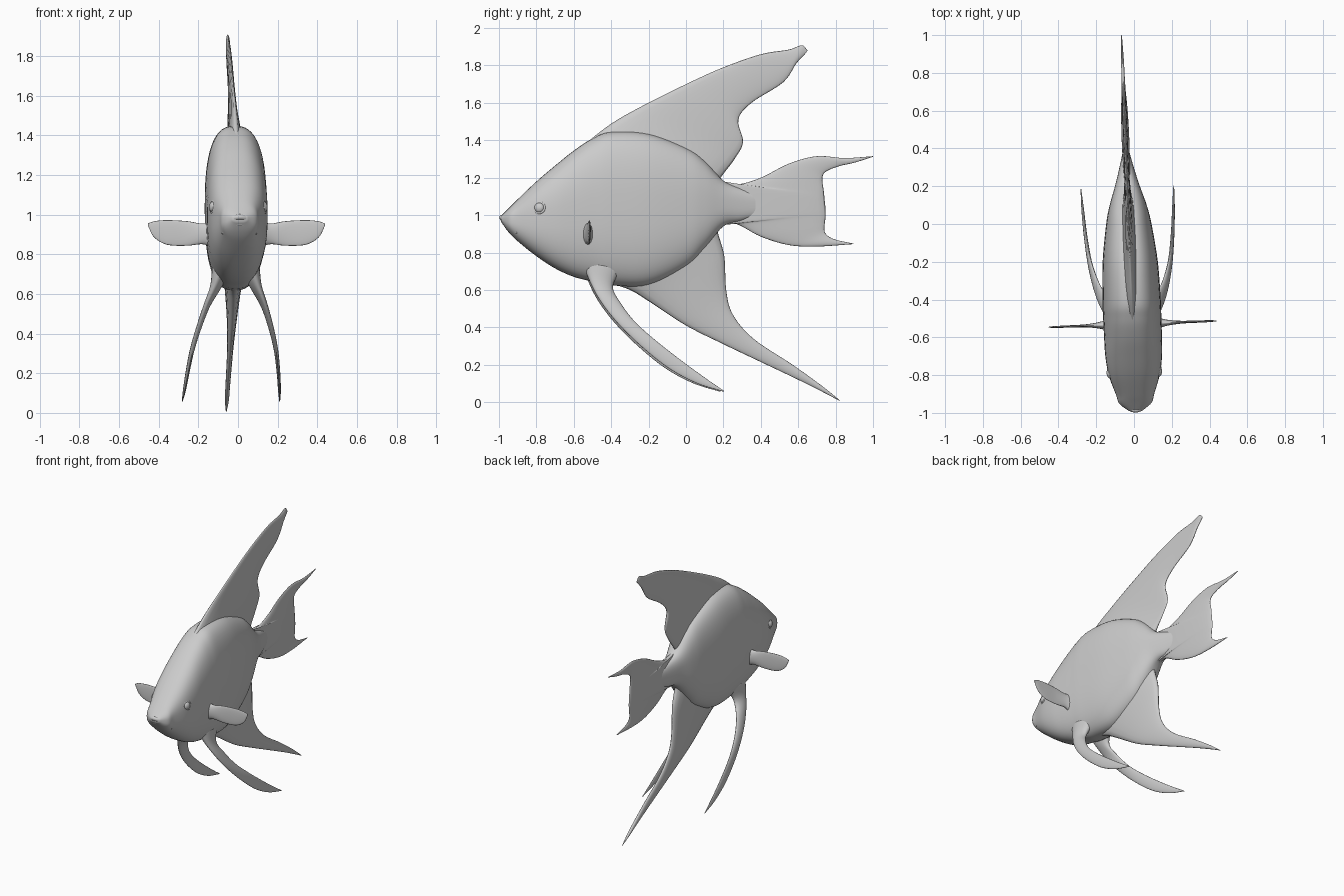
import bpy, bmesh
from math import sin, cos, pi
from mathutils import Vector, Matrix

if "Cube" in bpy.data.objects:
    bpy.data.objects.remove(bpy.data.objects["Cube"])

GREY = (0.6, 0.6, 0.6, 1)
skin = bpy.data.materials.new("plain_grey")
skin.use_nodes = True
skin.diffuse_color = GREY
skin.node_tree.nodes["Principled BSDF"].inputs["Base Color"].default_value = GREY
parts = []


def smooth_path(points, steps=6):
    """Catmull-Rom samples through points of any dimension."""
    p = [Vector(q) for q in points]
    p = [2 * p[0] - p[1]] + p + [2 * p[-1] - p[-2]]
    out = []
    for a, b, c, d in zip(p, p[1:], p[2:], p[3:]):
        for i in range(steps):
            t = i / steps
            out.append(0.5 * (2 * b + (c - a) * t + (2 * a - 5 * b + 4 * c - d) * t ** 2
                              + (3 * b - a - 3 * c + d) * t ** 3))
    return out + [p[-2]]


def finish(obj):
    obj.data.materials.append(skin)
    for poly in obj.data.polygons:
        poly.use_smooth = True
    parts.append(obj)


def loft(name, rings):
    """Skin a list of closed rings and cap both ends."""
    bm = bmesh.new()
    loops = [[bm.verts.new(v) for v in ring] for ring in rings]
    n = len(loops[0])
    for a, b in zip(loops, loops[1:]):
        for i in range(n):
            j = (i + 1) % n
            bm.faces.new((a[i], a[j], b[j], b[i]))
    bm.faces.new(loops[0])
    bm.faces.new(loops[-1])
    bmesh.ops.remove_doubles(bm, verts=bm.verts, dist=0.0002)
    bmesh.ops.recalc_face_normals(bm, faces=bm.faces)
    mesh = bpy.data.meshes.new(name)
    bm.to_mesh(mesh)
    bm.free()
    obj = bpy.data.objects.new(name, mesh)
    bpy.context.collection.objects.link(obj)
    finish(obj)


def fin(name, lead, trail, thick, axis=(1, 0, 0), sides=24):
    """Lens-shaped blade stretched between a leading and a trailing edge."""
    axis = Vector(axis)
    rings = []
    for a, b, t in zip(smooth_path(lead), smooth_path(trail),
                       smooth_path([(t, 0) for t in thick])):
        mid, half = (a + b) / 2, (b - a) / 2
        rings.append([mid + half * cos(2 * pi * k / sides) + axis * t[0] * sin(2 * pi * k / sides)
                      for k in range(sides)])
    loft(name, rings)


def flat(points):
    return [(0, y, z) for y, z in points]


# Body: stations of (y, bottom, top, half width)
stations = [(-0.99, 0.965, 0.995, 0.035), (-0.95, 0.91, 1.035, 0.085), (-0.9, 0.86, 1.085, 0.102),
            (-0.8, 0.78, 1.18, 0.135), (-0.7, 0.715, 1.265, 0.15), (-0.6, 0.67, 1.345, 0.153),
            (-0.5, 0.645, 1.41, 0.154), (-0.4, 0.625, 1.445, 0.154), (-0.2, 0.625, 1.435, 0.146),
            (0, 0.72, 1.36, 0.12), (0.1, 0.82, 1.29, 0.098), (0.2, 0.94, 1.185, 0.066),
            (0.3, 0.97, 1.14, 0.038), (0.42, 1.01, 1.1, 0.008)]


def section(y, low, high, w, n=56):
    def power(v):
        return abs(v) ** 0.76 * (1 if v > 0 else -1)
    return [(w * power(cos(2 * pi * k / n)), y,
             (low + high) / 2 + (high - low) / 2 * power(sin(2 * pi * k / n))) for k in range(n)]


loft("body", [section(*s) for s in smooth_path(stations)])

# Upper fin
fin("dorsal_fin",
    flat([(-0.6, 1.33), (-0.42, 1.475), (-0.25, 1.575), (0, 1.70), (0.2, 1.79), (0.4, 1.86),
          (0.55, 1.885), (0.62, 1.908), (0.65, 1.88)]),
    flat([(0.15, 1.15), (0.2, 1.22), (0.26, 1.3), (0.305, 1.39), (0.28, 1.51), (0.35, 1.60),
          (0.52, 1.71), (0.59, 1.81), (0.64, 1.865)]),
    [0.06, 0.04, 0.024, 0.017, 0.014, 0.012, 0.011, 0.01, 0.003])

# Lower fin
fin("anal_fin",
    flat([(-0.42, 0.64), (-0.3, 0.6), (-0.2, 0.54), (0, 0.41), (0.2, 0.31), (0.4, 0.215),
          (0.6, 0.12), (0.74, 0.05), (0.825, 0.005)]),
    flat([(0.17, 0.98), (0.17, 0.91), (0.205, 0.78), (0.215, 0.6), (0.25, 0.47), (0.36, 0.34),
          (0.57, 0.2), (0.73, 0.085), (0.825, 0.008)]),
    [0.06, 0.055, 0.042, 0.026, 0.018, 0.014, 0.012, 0.01, 0.002])

# Forked tail, swept from the upper tip around to the lower tip
fin("tail_fin",
    flat([(1, 1.315), (0.85, 1.305), (0.7, 1.315), (0.55, 1.275), (0.4, 1.2), (0.27, 1.163),
          (0.15, 1.17), (0.15, 0.96), (0.27, 0.952), (0.4, 0.885), (0.55, 0.84), (0.7, 0.832),
          (0.895, 0.845)]),
    flat([(1, 1.312), (0.9, 1.28), (0.82, 1.262), (0.745, 1.23), (0.73, 1.19), (0.737, 1.13),
          (0.742, 1.08), (0.747, 1.03), (0.747, 0.99), (0.742, 0.95), (0.745, 0.905),
          (0.79, 0.872), (0.895, 0.848)]),
    [0.002, 0.007, 0.009, 0.01, 0.014, 0.017, 0.02, 0.02, 0.017, 0.014, 0.01, 0.009, 0.002])

for side, s in (("left", 1), ("right", -1)):
    # Long trailing belly fins
    fin(side + "_pelvic_fin",
        [(s * x, y, z) for x, y, z in
         [(0.07, -0.56, 0.76), (0.1, -0.525, 0.66), (0.145, -0.47, 0.55), (0.182, -0.38, 0.43),
          (0.212, -0.25, 0.3), (0.23, -0.1, 0.18), (0.24, 0.05, 0.1), (0.246, 0.195, 0.055)]],
        [(s * x, y, z) for x, y, z in
         [(0.07, -0.34, 0.72), (0.1, -0.395, 0.62), (0.145, -0.355, 0.53), (0.182, -0.28, 0.43),
          (0.212, -0.17, 0.33), (0.23, -0.03, 0.22), (0.24, 0.1, 0.125), (0.246, 0.195, 0.06)]],
        [0.05, 0.03, 0.018, 0.014, 0.011, 0.009, 0.007, 0.002])
    # Side paddles
    fin(side + "_pectoral_fin",
        [(s * x, -0.53, z) for x, z in
         [(0.11, 0.98), (0.165, 0.955), (0.25, 0.967), (0.35, 0.972), (0.41, 0.967), (0.446, 0.956)]],
        [(s * x, -0.53, z) for x, z in
         [(0.11, 0.82), (0.165, 0.85), (0.25, 0.843), (0.35, 0.848), (0.415, 0.885), (0.446, 0.942)]],
        [0.045, 0.02, 0.008, 0.006, 0.005, 0.002], axis=(0, 1, 0))
    # Eye and its raised rim
    spot = Vector((s * 0.129, -0.79, 1.04))
    turn = Vector((s, -0.3, 0.12)).to_track_quat('Z', 'Y').to_euler()
    bpy.ops.mesh.primitive_uv_sphere_add(segments=24, ring_count=12, radius=0.027,
                                         location=spot, rotation=turn)
    eye = bpy.context.object
    eye.name = side + "_eye"
    eye.scale.z = 0.65
    finish(eye)
    bpy.ops.mesh.primitive_torus_add(major_radius=0.029, minor_radius=0.007, major_segments=32,
                                     minor_segments=10, location=spot, rotation=turn)
    bpy.context.object.name = side + "_eye_rim"
    finish(bpy.context.object)

# Down-turned lips
for name, dz, dy, r in (("upper_lip", 0.006, 0, 0.014), ("lower_lip", -0.028, 0.017, 0.013)):
    arc = smooth_path([(s * x, y + dy, z + dz) for s, x, y, z in
                       [(-1, 0.085, -0.925, 0.932), (-1, 0.05, -0.965, 0.966), (1, 0, -0.985, 0.982),
                        (1, 0.05, -0.965, 0.966), (1, 0.085, -0.925, 0.932)]])
    rings = []
    for i, c in enumerate(arc):
        along = (arc[min(i + 1, len(arc) - 1)] - arc[max(i - 1, 0)]).normalized()
        u = along.cross(Vector((0, 0, 1))).normalized()
        v = along.cross(u)
        size = r * (0.35 + 0.65 * sin(pi * i / (len(arc) - 1)))
        rings.append([c + size * (u * cos(k * pi / 6) + v * sin(k * pi / 6)) for k in range(12)])
    loft(name, rings)

# The whole fish is turned slightly
yaw = Matrix.Translation((-0.028, 0, 0)) @ Matrix.Rotation(0.038, 4, 'Z')
bpy.context.view_layer.update()
for obj in parts:
    obj.matrix_world = yaw @ obj.matrix_world
